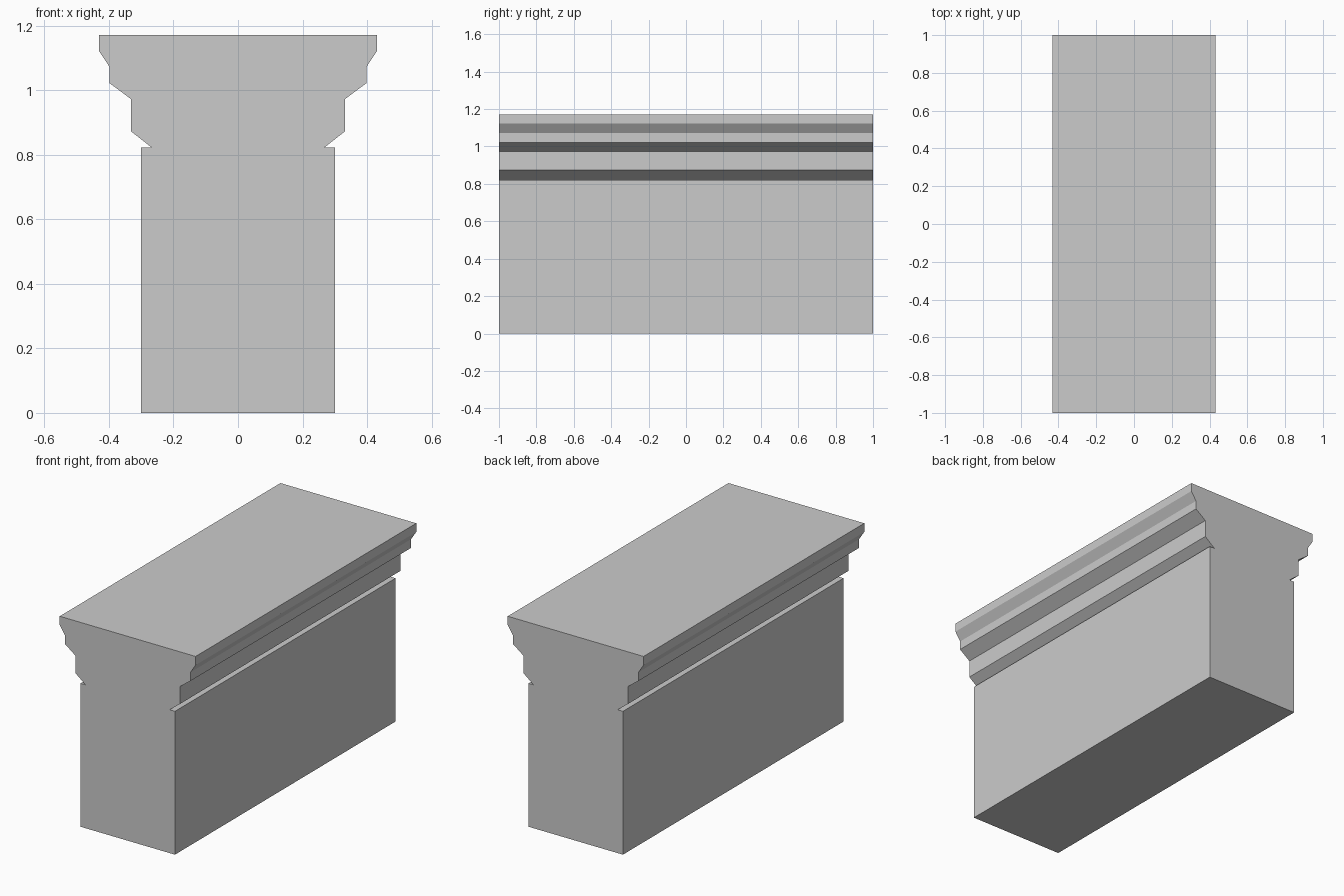
import bpy, bmesh
from mathutils import Vector

if "Cube" in bpy.data.objects:
    bpy.data.objects.remove(bpy.data.objects["Cube"])

# Right half of the moulded cross-section (x, z), bottom to top
half = [
    (0.30, 0.0), (0.30, 0.822),        # plain wall
    (0.267, 0.822), (0.332, 0.873),    # undercut and first chamfer
    (0.332, 0.973), (0.398, 1.022),    # fascia and second chamfer
    (0.398, 1.072), (0.431, 1.122),    # upper step and third chamfer
    (0.431, 1.172),                    # top lip
]
profile = half + [(-x, z) for x, z in reversed(half)]

# Extrude the mirrored section along the length of the wall
bm = bmesh.new()
front = bm.faces.new([bm.verts.new((x, -1.0, z)) for x, z in profile])
result = bmesh.ops.extrude_face_region(bm, geom=[front], use_keep_orig=True)
back = [v for v in result["geom"] if isinstance(v, bmesh.types.BMVert)]
bmesh.ops.translate(bm, verts=back, vec=Vector((0, 2.0, 0)))
bmesh.ops.recalc_face_normals(bm, faces=bm.faces[:])

mesh = bpy.data.meshes.new("parapet_wall")
bm.to_mesh(mesh)
bm.free()
wall = bpy.data.objects.new("parapet_wall", mesh)
bpy.context.collection.objects.link(wall)
